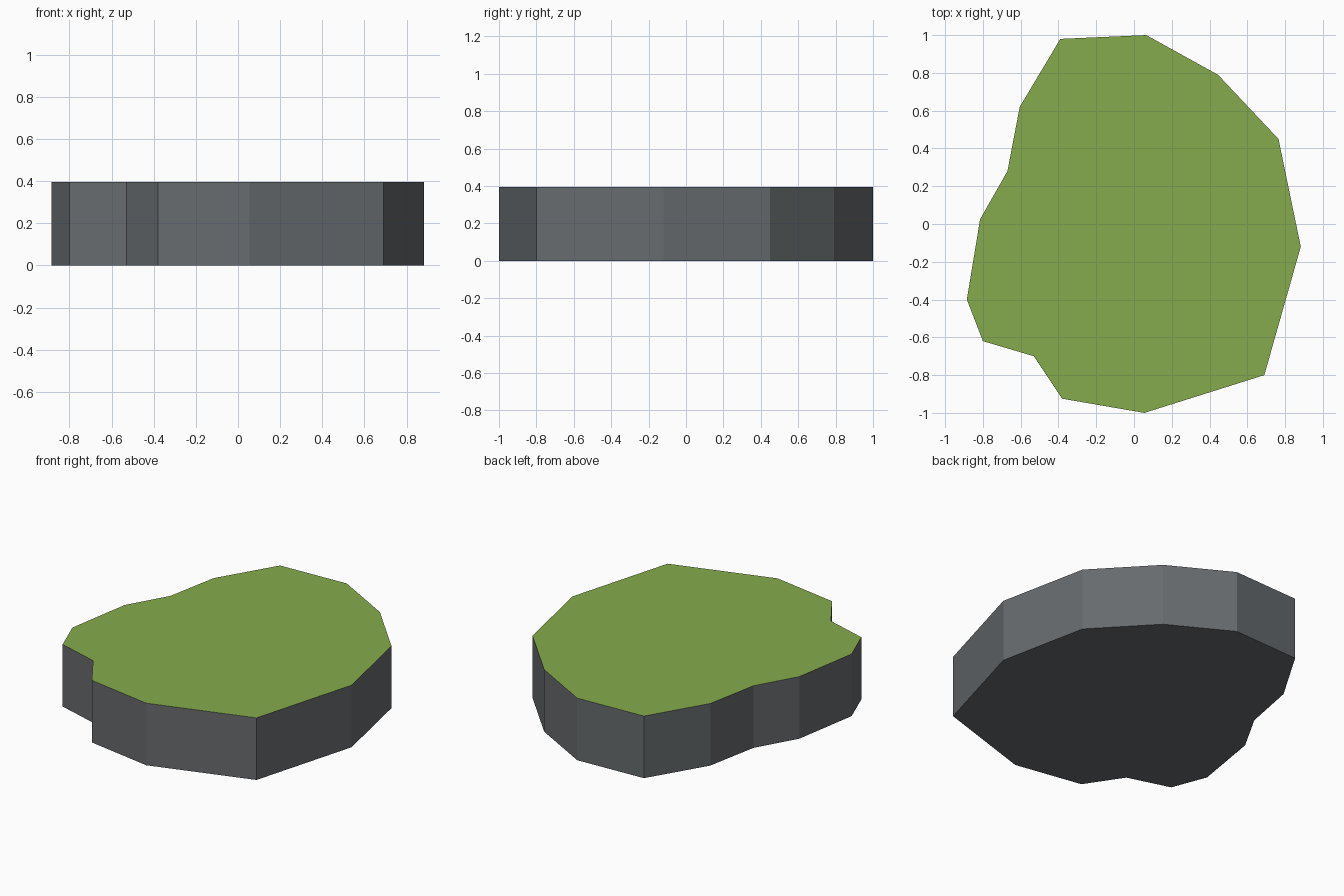
import bpy, bmesh

if "Cube" in bpy.data.objects:
    bpy.data.objects.remove(bpy.data.objects["Cube"])

HEIGHT = 0.395
OUTLINE = [(-0.39, 0.98), (-0.605, 0.62), (-0.67, 0.28), (-0.815, 0.025),
           (-0.885, -0.40), (-0.80, -0.62), (-0.53, -0.70), (-0.38, -0.925),
           (0.055, -1.0), (0.69, -0.80), (0.883, -0.12), (0.765, 0.45),
           (0.445, 0.79), (0.065, 1.0)]


def material(name, rgb):
    mat = bpy.data.materials.new(name)
    mat.diffuse_color = (*rgb, 1)
    mat.use_nodes = True
    mat.node_tree.nodes["Principled BSDF"].inputs["Base Color"].default_value = mat.diffuse_color
    return mat


# Rock slab: outline face extruded upward
bm = bmesh.new()
base = bm.faces.new([bm.verts.new((x, y, 0)) for x, y in OUTLINE])
top = bmesh.ops.extrude_face_region(bm, geom=[base], use_keep_orig=True)
verts = [g for g in top["geom"] if isinstance(g, bmesh.types.BMVert)]
bmesh.ops.translate(bm, vec=(0, 0, HEIGHT), verts=verts)
bmesh.ops.recalc_face_normals(bm, faces=bm.faces)

# Grass on the upward face, rock on the rest
for face in bm.faces:
    face.material_index = 1 if face.normal.z > 0.5 else 0

mesh = bpy.data.meshes.new("grassy_rock_platform")
bm.to_mesh(mesh)
bm.free()
mesh.materials.append(material("slate grey rock", (0.135, 0.147, 0.155)))
mesh.materials.append(material("grass green", (0.24, 0.41, 0.074)))
platform = bpy.data.objects.new("grassy_rock_platform", mesh)
bpy.context.collection.objects.link(platform)
